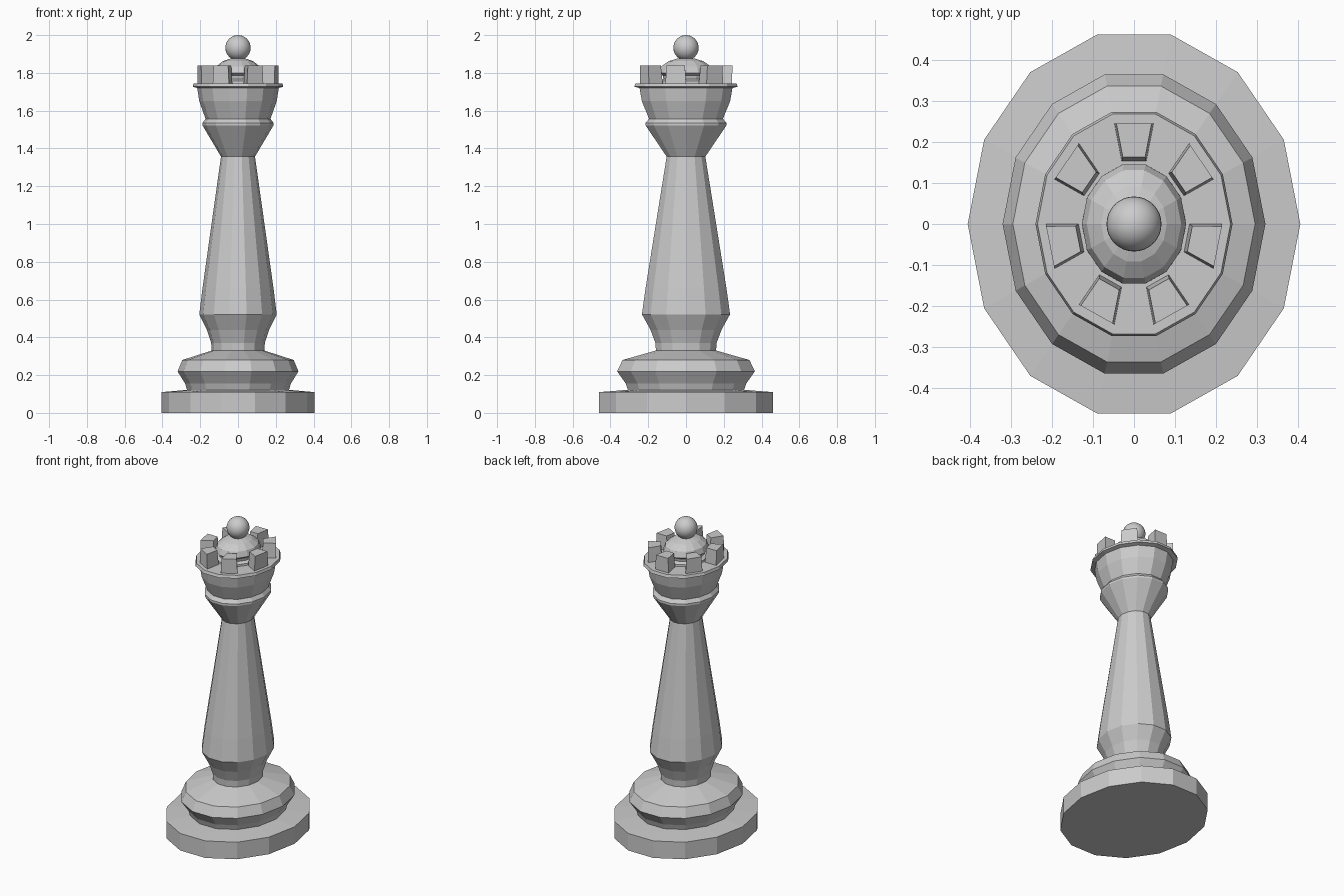
import bpy, bmesh, math

if "Cube" in bpy.data.objects:
    bpy.data.objects.remove(bpy.data.objects["Cube"])

N = 14           # sides of every turned part
DEPTH = 1.168    # parts are stretched along y


def pt(r, k, z):
    a = 2 * math.pi * k / N
    return (r * math.cos(a), DEPTH * r * math.sin(a), z)


def finish(bm, name):
    bmesh.ops.recalc_face_normals(bm, faces=bm.faces)
    me = bpy.data.meshes.new(name)
    bm.to_mesh(me)
    bm.free()
    ob = bpy.data.objects.new(name, me)
    bpy.context.collection.objects.link(ob)
    return ob


def turned(name, profile):
    """Closed faceted solid from (radius, z) points, bottom to top."""
    bm = bmesh.new()
    rings = [[bm.verts.new(pt(r, k, z)) for k in range(N)] for r, z in profile]
    for a, b in zip(rings, rings[1:]):
        for k in range(N):
            j = (k + 1) % N
            bm.faces.new((a[k], a[j], b[j], b[k]))
    bm.faces.new(rings[0][::-1])
    bm.faces.new(rings[-1])
    return finish(bm, name)


# base, stem, collar and crown cup as one turned body
turned("body", [
    (0.405, 0), (0.405, 0.11), (0.27, 0.122), (0.28, 0.155), (0.32, 0.22),
    (0.295, 0.28), (0.14, 0.33), (0.142, 0.37), (0.165, 0.44), (0.205, 0.522),
    (0.188, 0.66), (0.09, 1.357), (0.188, 1.522), (0.188, 1.535),
    (0.172, 1.557), (0.205, 1.65), (0.216, 1.72), (0.24, 1.727),
    (0.235, 1.745), (0.13, 1.745)])

# domed cap inside the crown
turned("cap_dome", [
    (0.128, 1.735), (0.126, 1.757), (0.105, 1.767), (0.108, 1.785),
    (0.127, 1.80), (0.115, 1.835), (0.08, 1.862), (0.04, 1.876)])

# crown teeth standing on every other side of the rim
bm = bmesh.new()
for k in range(1, N, 2):
    low = [bm.verts.new(pt(r, t, 1.742)) for r, t in
           ((0.135, k), (0.215, k), (0.215, k + 1), (0.135, k + 1))]
    top = [bm.verts.new(pt(r, t, 1.838)) for r, t in
           ((0.142, k + 0.07), (0.214, k + 0.05),
            (0.214, k + 0.95), (0.142, k + 0.93))]
    bm.faces.new(low)
    bm.faces.new(top)
    for i in range(4):
        j = (i + 1) % 4
        bm.faces.new((low[i], low[j], top[j], top[i]))
finish(bm, "crown_teeth")

# round ball on top
bpy.ops.mesh.primitive_uv_sphere_add(segments=32, ring_count=16,
                                     radius=0.067, location=(0, 0, 1.933))
bpy.context.object.name = "top_ball"
bpy.ops.object.shade_smooth()
